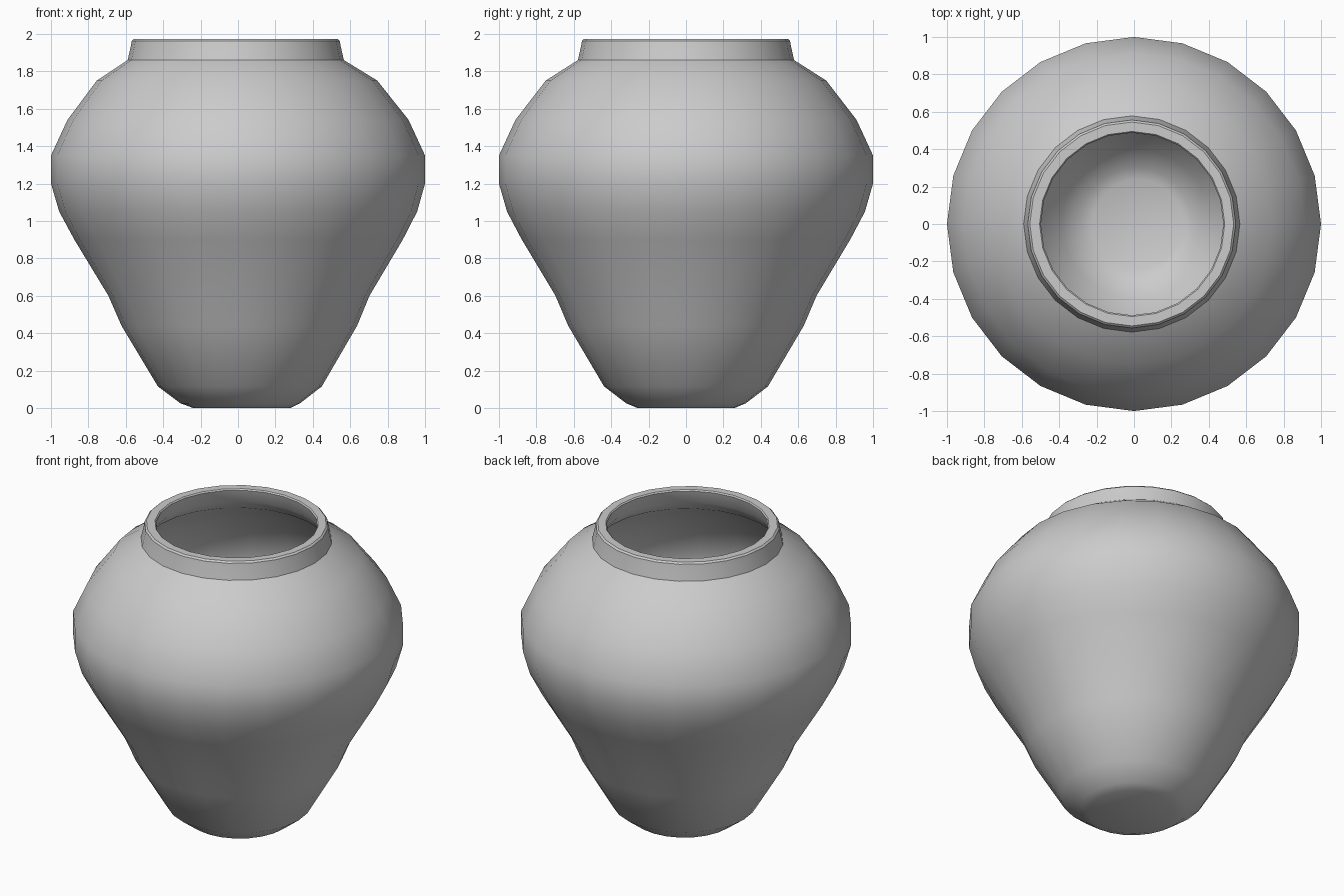
import bpy, bmesh, math

SIDES = 24
# lathe profile: (radius, height, small sideways drift of the ring)
outer = [(0.26, 0.0, 0.02), (0.32, 0.025, 0.012), (0.438, 0.115, 0.01),
         (0.63, 0.44, 0.007), (0.698, 0.6, 0.005), (0.878, 0.9, 0.003),
         (0.957, 1.05, 0.001), (1.0, 1.2, 0), (1.0, 1.35, 0),
         (0.912, 1.54, 0), (0.75, 1.75, -0.005), (0.578, 1.86, -0.012)]
neck = [(0.562, 1.93, -0.012), (0.556, 1.963, -0.012), (0.545, 1.973, -0.012),
        (0.495, 1.973, -0.01), (0.488, 1.965, -0.01)]
inner = [(0.51, 1.88, -0.01), (0.56, 1.815, -0.01), (0.72, 1.71, -0.005),
         (0.87, 1.52, 0), (0.95, 1.34, 0), (0.95, 1.21, 0), (0.91, 1.06, 0.001),
         (0.828, 0.91, 0.003), (0.648, 0.62, 0.005), (0.58, 0.46, 0.007),
         (0.40, 0.15, 0.01), (0.30, 0.075, 0.012), (0.24, 0.05, 0.02)]

# spin the profile into closed rings
bm = bmesh.new()
rings = []
for r, z, dx in outer + neck + inner:
    rings.append([bm.verts.new((dx + r * math.cos(2 * math.pi * i / SIDES),
                                r * math.sin(2 * math.pi * i / SIDES), z))
                  for i in range(SIDES)])
for a, b in zip(rings, rings[1:]):
    for i in range(SIDES):
        j = (i + 1) % SIDES
        bm.faces.new((a[i], a[j], b[j], b[i]))
# underside and inner floor
bm.faces.new(rings[0][::-1])
bm.faces.new(rings[-1])
bmesh.ops.recalc_face_normals(bm, faces=bm.faces[:])

mesh = bpy.data.meshes.new("jar")
bm.to_mesh(mesh)
bm.free()
jar = bpy.data.objects.new("jar", mesh)
bpy.context.collection.objects.link(jar)
bpy.context.view_layer.objects.active = jar
jar.select_set(True)
bpy.ops.object.shade_smooth_by_angle(angle=math.radians(36))
